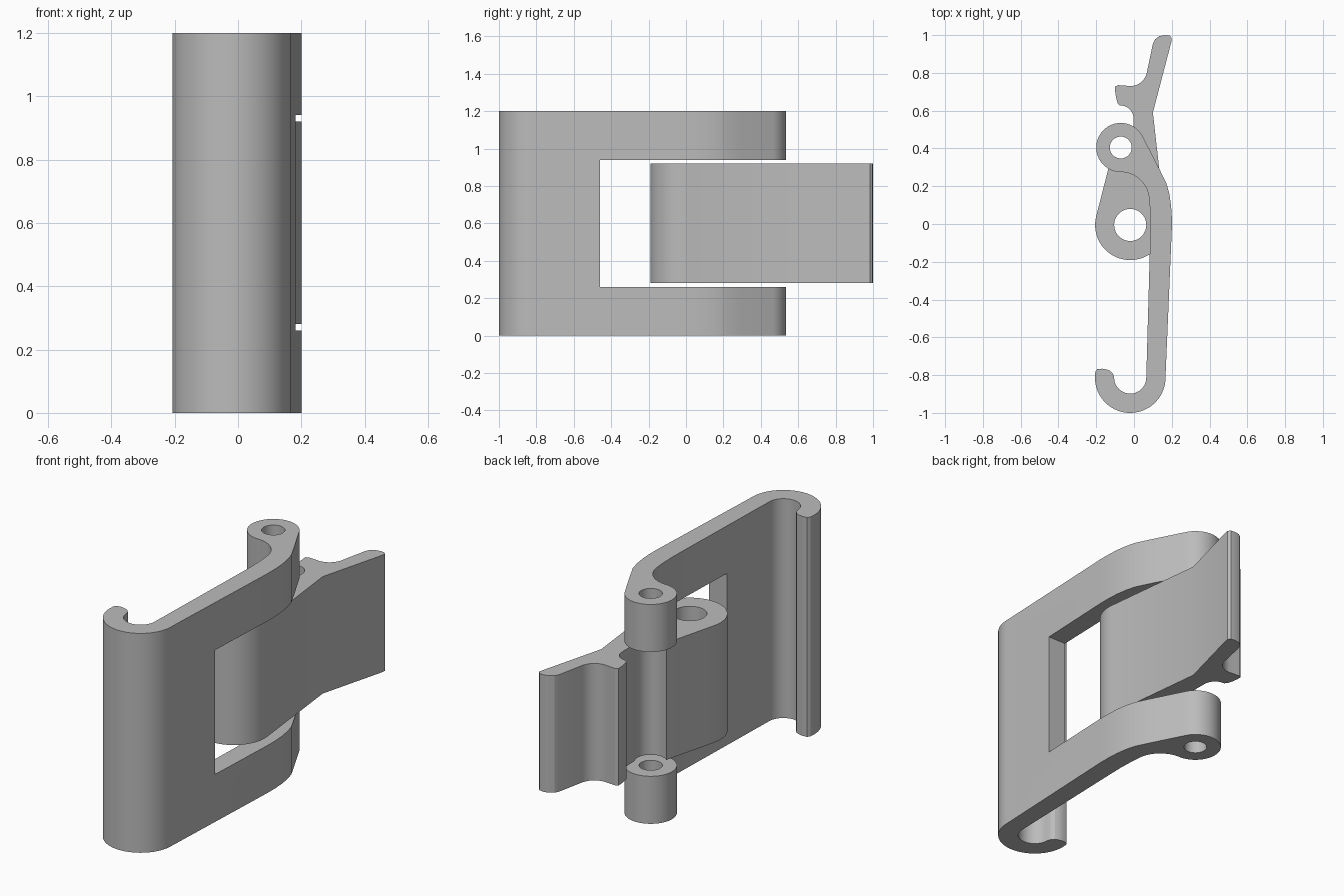
import bpy
import bmesh
from math import cos, sin, radians

cube = bpy.data.objects.get("Cube")
if cube:
    bpy.data.objects.remove(cube, do_unlink=True)

# Single grey metal finish
grey = bpy.data.materials.new("grey_metal")
grey.use_nodes = True
colour = (0.5, 0.5, 0.5, 1)
grey.diffuse_color = colour
grey.node_tree.nodes["Principled BSDF"].inputs["Base Color"].default_value = colour


def arc(centre, r, start, end, n=16):
    """Points along an arc, angles in degrees."""
    angles = [radians(start + (end - start) * i / n) for i in range(n + 1)]
    return [(centre[0] + r * cos(a), centre[1] + r * sin(a)) for a in angles]


def extrude_profile(name, loops, z0, z1):
    """Solid from an outline plus hole loops, extruded along z."""
    curve = bpy.data.curves.new(name + "_profile", "CURVE")
    curve.dimensions = "2D"
    curve.fill_mode = "BOTH"
    curve.extrude = (z1 - z0) / 2
    for loop in loops:
        spline = curve.splines.new("POLY")
        spline.points.add(len(loop) - 1)
        for p, (x, y) in zip(spline.points, loop):
            p.co = (x, y, 0, 1)
        spline.use_cyclic_u = True
    temp = bpy.data.objects.new(name + "_profile", curve)
    mesh = bpy.data.meshes.new_from_object(temp)
    bpy.data.objects.remove(temp)
    bpy.data.curves.remove(curve)
    bm = bmesh.new()
    bm.from_mesh(mesh)
    bmesh.ops.remove_doubles(bm, verts=bm.verts, dist=0.0001)
    bmesh.ops.translate(bm, verts=bm.verts, vec=(0, 0, (z0 + z1) / 2))
    bmesh.ops.recalc_face_normals(bm, faces=bm.faces)
    bm.to_mesh(mesh)
    bm.free()
    mesh.name = name
    mesh.materials.clear()
    mesh.materials.append(grey)
    obj = bpy.data.objects.new(name, mesh)
    bpy.context.collection.objects.link(obj)
    return obj


def activate(obj):
    bpy.ops.object.select_all(action="DESELECT")
    obj.select_set(True)
    bpy.context.view_layer.objects.active = obj


pin = (-0.07, 0.405)       # hinge axis of the hook plate
pivot = (-0.02, -0.005)    # bore of the lever
bend = (-0.02, -0.813)     # centre of the hook curl


def bore(centre, r):
    return arc(centre, r, 0, 352.5, 47)


# Hook plate: curl, back plate and hinge barrel in one outline
hook = (
    arc(bend, 0.187, 180, 362, 32)
    + [(0.2, -0.03), (0.2, 0.04), (0.196, 0.1), (0.187, 0.16), (0.172, 0.215), (0.135, 0.29)]
    + arc(pin, 0.13, 28, 270, 36)
    + arc((-0.07, 0.125), 0.15, 88, 10)
    + [(0.084, 0.09), (0.087, 0), (0.085, -0.1)]
    + arc(bend, 0.085, 360, 180, 24)
    + [(-0.11, -0.795), (-0.125, -0.778), (-0.145, -0.77), (-0.17, -0.766),
       (-0.195, -0.769), (-0.205, -0.783)]
)
hook_plate = extrude_profile("hook_plate", [hook, bore(pin, 0.058)], 0, 1.2)

# Slot that splits the plate into two hinge arms
bpy.ops.mesh.primitive_cube_add(size=1, location=(0, 0.27, 0.6))
cutter = bpy.context.object
cutter.name = "slot_cutter"
cutter.scale = (1, 1.46, 0.68)
cutter.data.materials.append(grey)
cutter.hide_render = True
slot = hook_plate.modifiers.new("slot", "BOOLEAN")
slot.operation = "DIFFERENCE"
slot.solver = "EXACT"
slot.object = cutter
activate(hook_plate)
bpy.ops.object.modifier_apply(modifier=slot.name)
bpy.data.objects.remove(cutter, do_unlink=True)

# Lever: pivot barrel, pin recess, catch finger and thumb tab
lever_outline = (
    arc(pivot, 0.186, -194.5, 7, 40)
    + [(0.1, 0.59), (0.198, 0.965), (0.2, 0.983), (0.19, 0.997), (0.165, 1),
       (0.135, 0.995), (0.112, 0.978), (0.1, 0.955)]
    + arc((-0.02, 0.82), 0.09, -15, -90, 10)
    + [(-0.05, 0.733), (-0.085, 0.735), (-0.1, 0.727), (-0.1, 0.705), (-0.095, 0.67),
       (-0.087, 0.64), (-0.075, 0.628)]
    + arc((-0.07, 0.56), 0.067, 80, 0, 10)
    + arc(pin, 0.08, 30, -131, 20)
)
lever = extrude_profile("lever", [lever_outline, bore(pivot, 0.085)], 0.28, 0.92)

for part in (hook_plate, lever):
    activate(part)
    bpy.ops.object.shade_smooth_by_angle(angle=radians(25))
